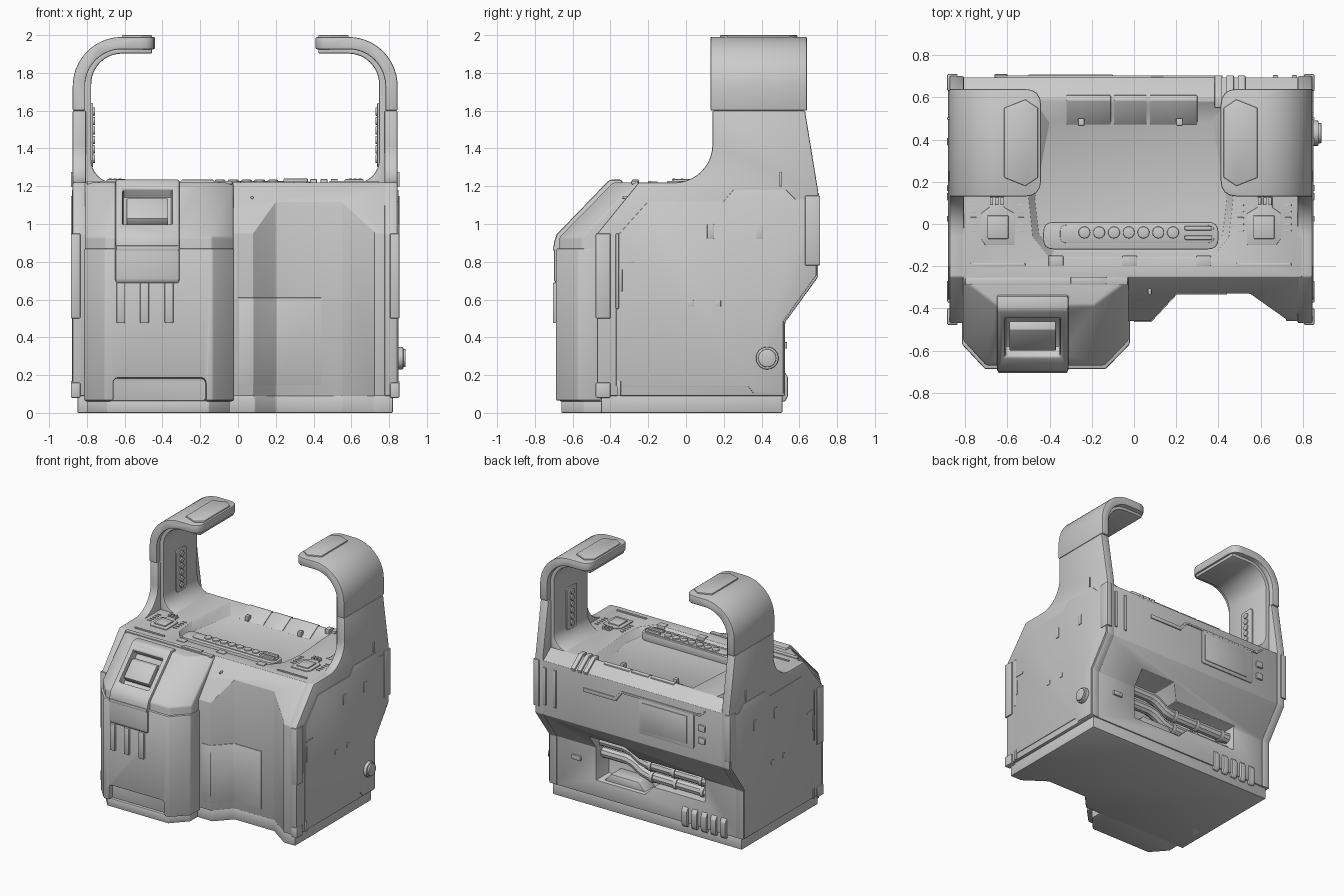
import bpy, bmesh, math
from mathutils import Vector

if "Cube" in bpy.data.objects:
    bpy.data.objects.remove(bpy.data.objects["Cube"])

CX = -0.015          # body centre line (knob sticks out on one side)
AX = {'x': lambda p, t: (t, p[0], p[1]), 'y': lambda p, t: (p[0], t, p[1]), 'z': lambda p, t: (p[0], p[1], t)}


def loft(name, rings, bevel=0.0, seg=2):
    """Closed solid through matching rings of 3D points."""
    bm = bmesh.new()
    vs = [[bm.verts.new(p) for p in r] for r in rings]
    n = len(rings[0])
    bm.faces.new(vs[0])
    bm.faces.new(vs[-1])
    for a, b in zip(vs, vs[1:]):
        for i in range(n):
            bm.faces.new((a[i], a[(i + 1) % n], b[(i + 1) % n], b[i]))
    bmesh.ops.recalc_face_normals(bm, faces=bm.faces)
    me = bpy.data.meshes.new(name)
    bm.to_mesh(me)
    bm.free()
    ob = bpy.data.objects.new(name, me)
    bpy.context.collection.objects.link(ob)
    ob["bevel"], ob["seg"] = bevel, seg
    return ob


def prism(name, pts, axis, a, b, bevel=0.0):
    return loft(name, [[AX[axis](p, t) for p in pts] for t in (a, b)], bevel)


def box(name, x0, x1, y0, y1, z0, z1, bevel=0.004):
    return prism(name, [(x0, y0), (x1, y0), (x1, y1), (x0, y1)], 'z', z0, z1, bevel)


def arc(cx, cy, r, a0, a1, n=10):
    return [(cx + r * math.cos(math.radians(a0 + (a1 - a0) * i / n)),
             cy + r * math.sin(math.radians(a0 + (a1 - a0) * i / n))) for i in range(n + 1)]


def rounded(pts, r, n=4):
    out = []
    for i, p in enumerate(pts):
        p, a, b = Vector(p), Vector(pts[i - 1]), Vector(pts[(i + 1) % len(pts)])
        s, e = p + (a - p).normalized() * r, p + (b - p).normalized() * r
        for k in range(n + 1):
            t = k / n
            out.append(tuple(s * (1 - t) ** 2 + p * 2 * t * (1 - t) + e * t * t))
    return out


def rect(a0, a1, b0, b1, r=0.0):
    p = [(a0, b0), (a1, b0), (a1, b1), (a0, b1)]
    return rounded(p, r) if r else p


def disc(name, axis, u, v, r, a, b, bevel=0.005):
    return prism(name, arc(u, v, r, 0, 345, 23), axis, a, b, bevel)


def cut(ob, cutter, op='DIFFERENCE'):
    m = ob.modifiers.new("cut", 'BOOLEAN')
    m.object, m.operation, m.solver = cutter, op, 'EXACT'
    cutter.hide_render = True
    cutter["helper"] = 1


# Main body with front recess, top tray and rear pipe bay
body = prism("main_body", [(-.46, .09), (-.46, .95), (-.25, 1.22), (.60, 1.22), (.695, 1.15), (.695, .72),
                           (.52, .48), (.52, .09)], 'x', CX - .8, CX + .81, .01)
base = box("base", -.85, .82, -.45, .51, 0, .095, .006)
front_cut = prism("front_recess_cutter", [(.06, -.6), (.08, -.46), (.20, -.33), (.55, -.33), (.72, -.45), (.75, -.6)],
                  'z', -.1, 1.3)
cut(body, front_cut)
cut(base, front_cut)
tray = [(-.47, .58), (-.50, .12), (-.48, -.06), (-.40, -.16), (.37, -.16), (.45, -.06), (.47, .12), (.44, .58)]
floor = [(-.40, .48), (-.47, .12), (-.45, -.05), (-.38, -.13), (.35, -.13), (.42, -.05), (.44, .12), (.37, .48)]
cut(body, loft("tray_cutter", [[(x, y, 1.16) for x, y in floor], [(x, y, 1.221) for x, y in tray]]))
cut(body, prism("pipe_bay_cutter", [(.43, .60), (.43, .22), (0, .22), (-.08, .30), (-.53, .30), (-.53, .50),
                                    (.04, .50), (.12, .60)], 'y', .36, .8))

# Front module: plan outline lofted up and sloped back at the top
def plan(yf, z, c, w=0.0):
    return [(-.81, -.2, z), (-.81, yf + .12, z), (-.70 + w, yf, z), (-.14 - w, yf, z), (-.025, yf + .12, z), (-.025, -.2, z)]

module = loft("front_module", [plan(-.67, .06, 0), plan(-.67, .93, 0), plan(-.385, 1.22, 0, .05)], .01)
cut(module, prism("foot_notch_cutter", rect(-.67, -.17, -.1, .185, .03), 'y', -.8, -.64))
armour = loft("front_armour", [[(-.815, -.45, z), (-.815, -.57, z), (-.705, -.688, z), (-.135, -.688, z),
                                (-.02, -.57, z), (-.02, -.45, z)] for z in (.065, .87)], .008)
cut(armour, prism("armour_notch_cutter", rect(-.66, -.17, -.1, .185, .03), 'y', -.8, -.6))
loft("module_base", [[(x * .96 - .02, y + .03, z) for x, y, _ in plan(-.69, 0, 0)] for z in (.0, .065)], .004)
housing = prism("reader_housing", [(-.33, 1.20), (-.34, 1.235), (-.405, 1.235), (-.685, .945), (-.70, .90),
                                   (-.70, .70), (-.68, .68), (-.60, .68)], 'x', -.65, -.31, .012)
window = prism("window_cutter", [(-.667, 1.036), (-.488, 1.223), (-.402, 1.141), (-.581, .954)], 'x', -.61, -.35)
for o in (module, housing):
    cut(o, window)
prism("reader_screen", [(-.60, 1.03), (-.50, 1.135), (-.46, 1.13), (-.57, .99)], 'x', -.59, -.37, .004)
prism("reader_seam", [(-.705, .86), (-.705, .885), (-.66, .885), (-.66, .86)], 'x', -.645, -.315, .003)
for x in (-.62, -.495, -.365):
    box("front_rib", x - .023, x + .023, -.705, -.66, .475, .69, .006)
box("module_top_strip", -.80, -.03, -.29, -.255, 1.21, 1.228)
box("module_top_tab", -.30, -.13, -.285, -.25, 1.215, 1.235)

# Thin hatch following the recess bends
prism("front_hatch", [(0, -.44), (0, -.464), (.082, -.464), (.202, -.335), (.44, -.335), (.44, -.31), (.19, -.31),
                      (.075, -.44)], 'z', .15, .61, .002)
disc("front_pin", 'y', .075, 1.14, .008, -.335, -.30, .002)

# Side walls, arms and side details, both sides
for s, n in ((-1, "left_"), (1, "right_")):
    X = lambda d: CX + s * d
    XS = lambda pts: [(X(d), z) for d, z in pts]
    wall = [(-.47, .09), (-.47, .95), (-.25, 1.22)] + arc(-.06, 1.42, .2, -90, 0) + \
           [(.14, 1.6), (.63, 1.6), (.70, 1.17), (.70, .72), (.525, .48), (.525, .09)]
    prism(n + "side_wall", wall, 'x', X(.79), X(.86), .008)
    # curved arm shell with rounded tip
    shell = [(.86, 1.6)] + arc(.60, 1.73, .26, 0, 90, 14) + [(.425, 1.99), (.425, 1.925), (.60, 1.925)] + \
        arc(.60, 1.73, .195, 90, 0, 14) + [(.795, 1.6)]
    arm = prism(n + "arm_shell", XS(shell), 'y', .13, .64, .008)
    cut(arm, prism(n + "arm_plan_cutter", rounded([(X(.95), .13), (X(.425), .13), (X(.425), .64), (X(.95), .64)], .08),
                   'z', 1.5, 2.1), 'INTERSECT')
    liner = arc(.64, 1.34, .122, -90, 0, 8) + arc(.60, 1.74, .162, 0, 90, 12) + [(.44, 1.902), (.44, 1.94)] + \
        arc(.60, 1.73, .21, 90, 0, 12) + [(.81, 1.20), (.64, 1.20)]
    prism(n + "arm_liner", XS(liner), 'y', .17, .60, .008)
    prism(n + "arm_cap", [(X(d), y) for d, y in ((.44, .22), (.44, .55), (.50, .59), (.60, .55), (.60, .22), (.50, .18))],
          'z', 1.98, 2.0, .004)
    prism(n + "liner_plate", rect(.32, .45, 1.30, 1.64, .03), 'x', X(.752), X(.78), .004)
    for i in range(6):
        disc(n + "liner_stud", 'x', .385, 1.345 + i * .05, .022, X(.742), X(.76), .004)
    # raised side panel
    prism(n + "side_panel", [(-.37, .14), (-.37, .93), (-.20, 1.12), (.20, 1.12), (.25, 1.18), (.53, 1.18), (.58, 1.13),
                             (.69, 1.13), (.69, .73), (.515, .485), (.515, .10), (.36, .10), (.33, .14)],
          'x', X(.85), X(.865), .003)
    for y, z, w, h in ((.13, .96, .035, .08), (.39, .96, .035, .08), (.025, .58, .028, .035), (.17, .58, .028, .035),
                       (-.31, .80, .08, .015), (.50, 1.235, .01, .08), (-.345, .70, .015, .12), (-.355, .13, .02, .08)):
        prism(n + "side_clip", rect(y - w / 2, y + w / 2, z - h / 2, z + h / 2), 'x', X(.85), X(.87), .002)
    # corner rails
    for y0, y1, z0, z1 in ((-.478, -.40, .50, .95), (-.478, -.40, .08, .16), (.63, .71, .78, 1.15), (-.372, -.355, .55, .95)):
        box(n + "corner_rail", min(X(.82), X(.87)), max(X(.82), X(.87)), y0, y1, z0, z1, .006)
    # deck latch and tick marks
    prism(n + "deck_latch", [(X(d), y) for d, y in ((.55, -.10), (.69, -.10), (.71, -.07), (.71, .05), (.67, .08),
                                                     (.67, .13), (.60, .13), (.60, .08), (.55, .05))], 'z', 1.21, 1.228, .004)
    prism(n + "latch_lid", [(X(d), y) for d, y in ((.58, -.07), (.68, -.07), (.68, .04), (.58, .04))], 'z', 1.22, 1.237, .004)
    for d in (.61, .635, .66):
        box(n + "latch_tooth", X(d) - .008, X(d) + .008, .09, .125, 1.22, 1.242, .002)
    for i in range(5):
        for d in (.52, .745):
            box(n + "deck_tick", X(d) - .015, X(d) + .015, -.035 + i * .03, -.028 + i * .03, 1.215, 1.225, .001)
    box(n + "deck_edge", min(X(.50), X(.76)), max(X(.50), X(.76)), -.20, -.185, 1.21, 1.228, .003)

# Indicator bar in the tray
prism("indicator_bar", rect(-.43, .40, -.12, .01, .05), 'z', 1.15, 1.218, .006)
prism("indicator_inset", rect(-.35, .38, -.09, -.005, .03), 'z', 1.20, 1.225, .003)
for i in range(7):
    disc("indicator_lamp", 'z', -.235 + i * .07, -.04, .028, 1.21, 1.235)
for y in (-.065, -.02):
    box("indicator_clip", .24, .37, y - .01, y + .01, 1.21, 1.24)
for x in (-.37, -.02, .33):
    box("tray_lug", x - .035, x + .035, -.20, -.15, 1.19, 1.226)

# Rear lip, pins and top clips
for x0, x1 in ((-.32, -.11), (-.095, .06), (.075, .30)):
    prism("rear_lip", [(.47, 1.16), (.585, 1.228), (.61, 1.222), (.61, 1.16)], 'x', x0, x1, .004)
for x in (-.25, .215):
    box("tray_pin", x - .015, x + .015, .465, .50, 1.16, 1.20)
for x in (.40, .455, .51):
    prism("top_clip", [(.55, 1.20), (.55, 1.238), (.60, 1.238), (.705, 1.16), (.69, 1.12)], 'x', x - .018, x + .018, .004)

# Rear panel: screen, buttons, trim and slots
prism("rear_screen_frame", rect(-.56, -.07, .80, 1.08, .02), 'y', .68, .703, .003)
prism("rear_screen", rect(-.50, -.10, .83, 1.05), 'y', .69, .708, .003)
for z in (.86, .96):
    prism("rear_button", rect(-.66, -.60, z, z + .05, .01), 'y', .68, .71, .003)
for x in (.67, .76):
    box("rear_slot_bar", x - .012, x + .012, .68, .705, .80, 1.10, .003)
prism("rear_trim", [(.42, 1.0), (.42, 1.03), (.14, 1.03), (.08, 1.09), (-.60, 1.09), (-.66, 1.13), (-.66, 1.115),
                    (-.61, 1.075), (.075, 1.075), (.13, 1.0)], 'y', .68, .704, .002)
box("rear_latch", .56, .64, .50, .535, .34, .375)
for i in range(5):
    x = -.36 - i * .085
    prism("rear_vent_rib", [(.48, .06), (.525, .06), (.54, .09), (.54, .19), (.52, .22), (.48, .22)], 'x', x - .025, x + .025, .006)

# Pipes in the rear bay
for k, (z, y) in enumerate(((.47, .44), (.37, .42))):
    cu = bpy.data.curves.new("rear_pipe", 'CURVE')
    cu.dimensions, cu.bevel_depth, cu.bevel_resolution, cu.use_fill_caps = '3D', .043, 3, True
    sp = cu.splines.new('POLY')
    path = [(.44, z + .04), (.22, z + .04), (.16, z + .025), (.08, z - .025), (.02, z - .04), (-.54, z - .04)]
    sp.points.add(len(path) - 1)
    for p, (x, zz) in zip(sp.points, path):
        p.co = (x, y, zz, 1)
    bpy.context.collection.objects.link(bpy.data.objects.new("rear_pipe", cu))
    for x in (-.46, -.22, -.01):
        disc("pipe_collar", 'x', y, z - .04, .05, x - .015, x + .015)
prism("bay_bracket", [(.38, .22), (.02, .22), (.08, .285), (.32, .285)], 'y', .36, .49, .006)

# Side knob
disc("side_knob", 'x', .43, .29, .06, .84, .875, .006)
disc("side_knob_face", 'x', .43, .29, .048, .86, .888, .005)

# Apply cuts and bevels, drop cutters, shade
objs = list(bpy.context.collection.objects)
for o in objs:
    if o.get("bevel", 0) and not o.get("helper"):
        m = o.modifiers.new("bevel", 'BEVEL')
        m.width, m.segments, m.limit_method, m.angle_limit = o["bevel"], o["seg"], 'ANGLE', math.radians(32)
bpy.ops.object.select_all(action='DESELECT')
for o in objs:
    if not o.get("helper"):
        o.select_set(True)
        bpy.context.view_layer.objects.active = o
bpy.ops.object.convert(target='MESH')
for o in objs:
    if o.get("helper"):
        bpy.data.objects.remove(o)
bpy.ops.object.shade_smooth_by_angle(angle=math.radians(32))
